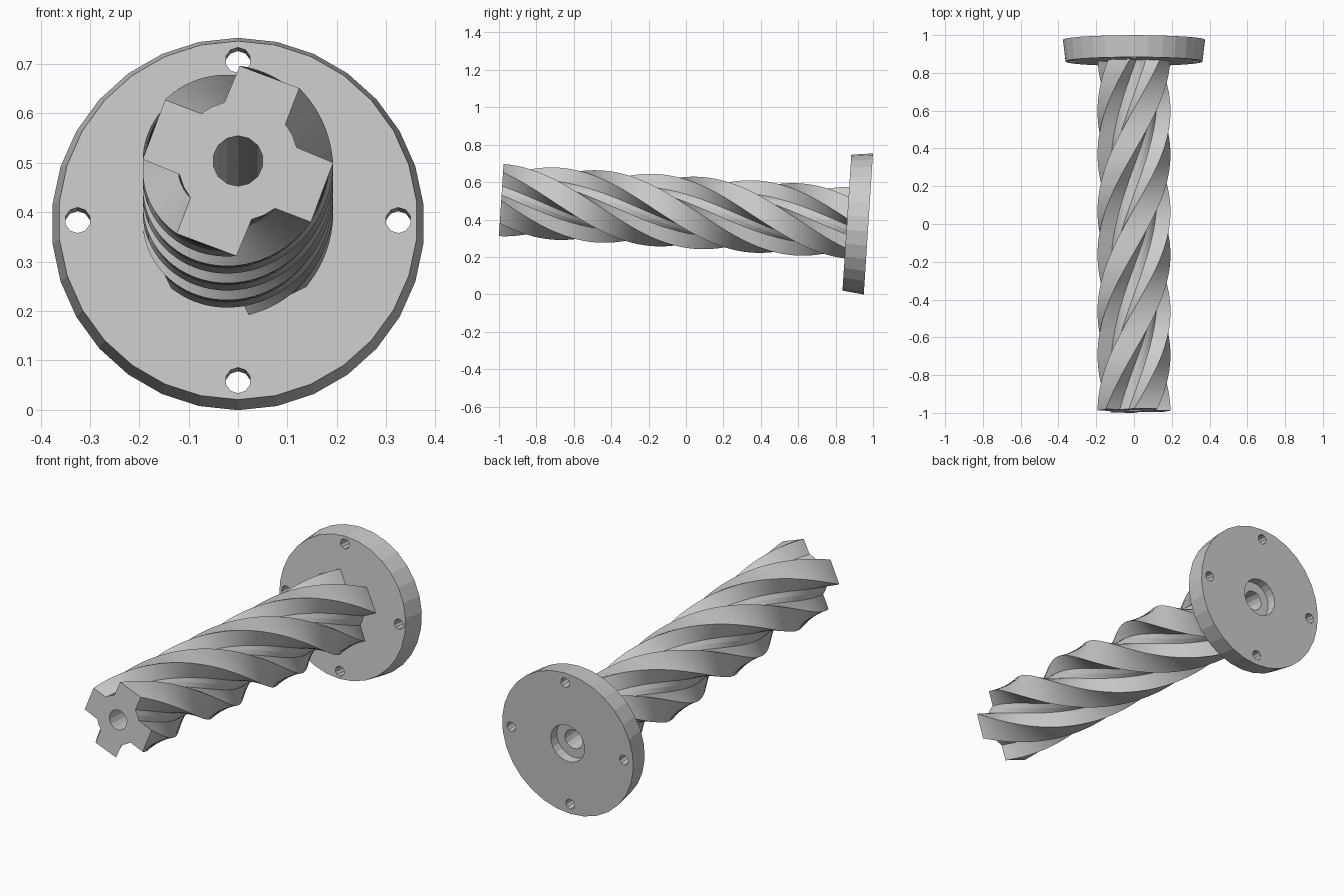
import bpy, bmesh
from math import radians, sin, cos, pi
from mathutils import Matrix

if "Cube" in bpy.data.objects:
    bpy.data.objects.remove(bpy.data.objects["Cube"])

LENGTH = 1.967          # whole axis, back face to tip
FLANGE = 0.115          # flange thickness
TWIST = radians(169.3)  # twist per unit of length
SLICES = 180
TILT = 0.065

# Local z runs along the axis from the flange back to the tip
PLACE = Matrix.Translation((0, 0.975, 0.376)) @ Matrix.Rotation(pi / 2 - TILT, 4, 'X')

grey = bpy.data.materials.new("light_grey")
grey.use_nodes = True
grey.diffuse_color = (0.6, 0.6, 0.6, 1)
grey.node_tree.nodes["Principled BSDF"].inputs["Base Color"].default_value = (0.6, 0.6, 0.6, 1)


def make_object(name, bm):
    bmesh.ops.recalc_face_normals(bm, faces=bm.faces[:])
    mesh = bpy.data.meshes.new(name)
    bm.to_mesh(mesh)
    bm.free()
    mesh.materials.append(grey)
    obj = bpy.data.objects.new(name, mesh)
    obj.matrix_world = PLACE
    bpy.context.collection.objects.link(obj)
    return obj


def cylinder(name, sides, r_back, r_front, z0, z1, x=0, y=0):
    """Prism along the axis, with a flat side facing up."""
    bm = bmesh.new()
    move = Matrix.Translation((x, y, (z0 + z1) / 2)) @ Matrix.Rotation(pi / 2 + pi / sides, 4, 'Z')
    bmesh.ops.create_cone(bm, cap_ends=True, segments=sides, radius1=r_back,
                          radius2=r_front, depth=z1 - z0, matrix=move)
    return make_object(name, bm)


def cut(target, cutter):
    mod = target.modifiers.new("cut", 'BOOLEAN')
    mod.operation = 'DIFFERENCE'
    mod.solver = 'EXACT'
    mod.object = cutter
    bpy.context.view_layer.objects.active = target
    bpy.ops.object.modifier_apply(modifier=mod.name)


# Twisted shaft: four square lobes swept along the axis
lobe = [(0.193, 50), (0.193, 89), (0.122, 103), (0.122, 115.5), (0.122, 128)]
profile = [(r, radians(a + 90 * k)) for k in range(4) for r, a in lobe]
bm = bmesh.new()
rings = []
start = FLANGE - 0.01
for i in range(SLICES + 1):
    z = start + (LENGTH - start) * i / SLICES
    turn = TWIST * (LENGTH - z)
    rings.append([bm.verts.new((r * cos(a - turn), r * sin(a - turn), z)) for r, a in profile])
n = len(profile)
for low, high in zip(rings, rings[1:]):
    for j in range(n):
        k = (j + 1) % n
        bm.faces.new((low[j], low[k], high[k], high[j]))
bm.faces.new(rings[0][::-1])
bm.faces.new(rings[-1])
shaft = make_object("twisted_shaft", bm)

# Slightly tapered flange
flange = cylinder("flange", 30, 0.378, 0.364, 0, FLANGE)

# Central bore, counterbore and bolt holes
bore = cylinder("bore_cutter", 14, 0.051, 0.051, -0.1, LENGTH + 0.1)
counterbore = cylinder("counterbore_cutter", 20, 0.098, 0.098, -0.1, 0.05)
cutters = [bore, counterbore]
for k in range(4):
    a = k * pi / 2
    cutters.append(cylinder("bolt_cutter", 10, 0.026, 0.026, -0.1, FLANGE + 0.1,
                            0.325 * cos(a), 0.325 * sin(a)))
for c in cutters:
    c.hide_render = True
    cut(flange, c)
cut(shaft, bore)
for c in cutters:
    bpy.data.objects.remove(c)
